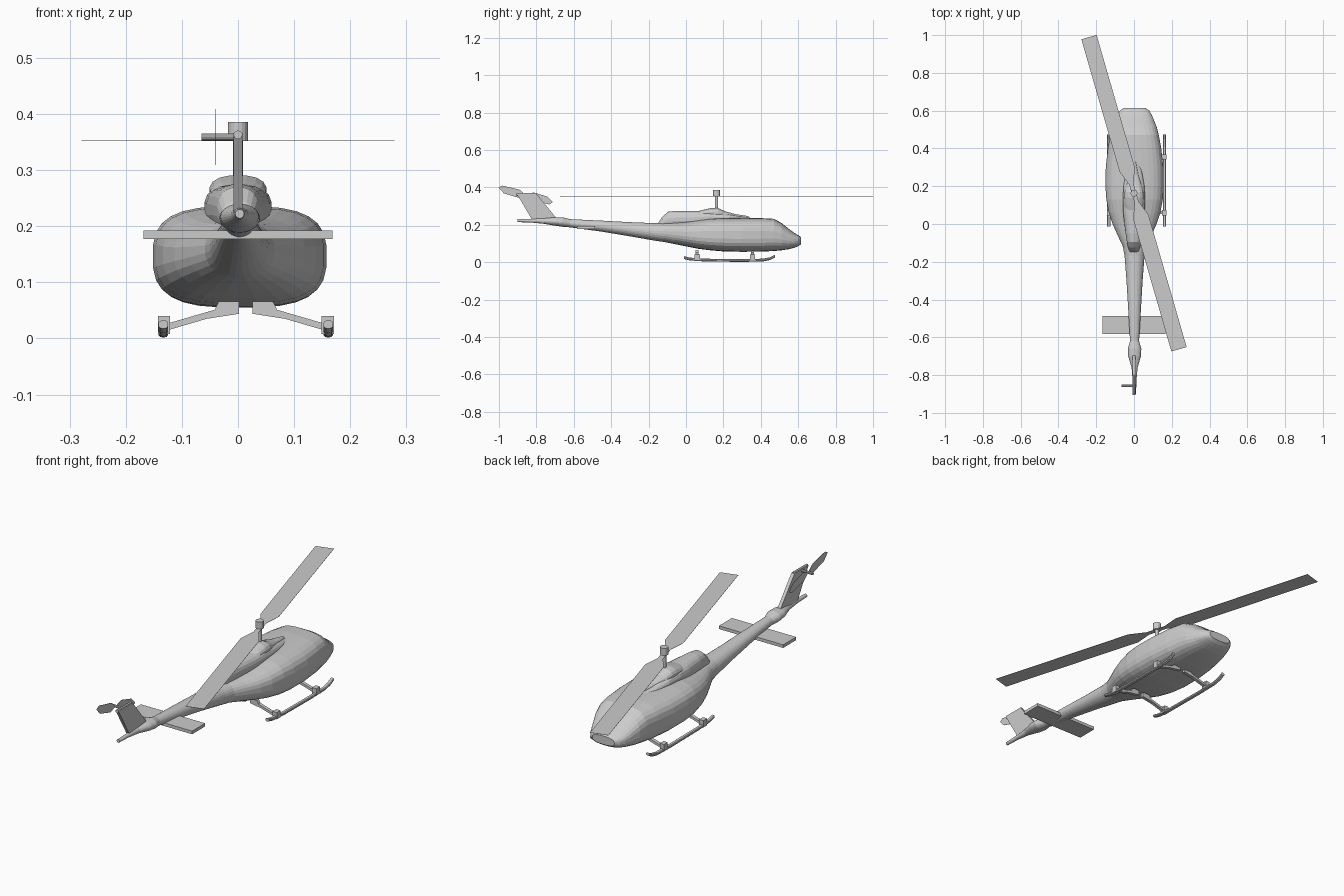
import bpy, bmesh
from math import sin, cos, pi, copysign, atan2
from mathutils import Vector, Matrix


def make(name, verts, faces):
    me = bpy.data.meshes.new(name)
    bm = bmesh.new()
    vs = [bm.verts.new(v) for v in verts]
    for f in faces:
        bm.faces.new([vs[i] for i in f])
    bmesh.ops.recalc_face_normals(bm, faces=bm.faces)
    bm.to_mesh(me)
    bm.free()
    ob = bpy.data.objects.new(name, me)
    bpy.context.collection.objects.link(ob)
    return ob


def loft(name, stations, n, cx=0.0):
    """Stations along y: (y, half width, bottom, top, superellipse power)."""
    verts, faces = [], []
    for y, w, z0, z1, p in stations:
        for i in range(n):
            a = 2 * pi * (i + 0.5) / n
            c, s = cos(a), sin(a)
            verts.append((cx + w * copysign(abs(c) ** (2 / p), c), y,
                          (z0 + z1) / 2 + (z1 - z0) / 2 * copysign(abs(s) ** (2 / p), s)))
    for k in range(len(stations) - 1):
        for i in range(n):
            j = (i + 1) % n
            faces.append((k * n + i, k * n + j, (k + 1) * n + j, (k + 1) * n + i))
    faces += [range(n), range((len(stations) - 1) * n, len(stations) * n)]
    return make(name, verts, faces)


def prism(name, pts, to3d, d0, d1):
    """Extrude a flat outline between two depths."""
    n = len(pts)
    verts = [to3d(a, b, d) for d in (d0, d1) for a, b in pts]
    faces = [range(n), range(n, 2 * n)]
    faces += [(i, (i + 1) % n, n + (i + 1) % n, n + i) for i in range(n)]
    return make(name, verts, faces)


def box(name, x0, x1, y0, y1, z0, z1):
    return prism(name, [(x0, y0), (x1, y0), (x1, y1), (x0, y1)],
                 lambda a, b, d: (a, b, d), z0, z1)


def rod(name, a, b, r, n=12):
    a, b = Vector(a), Vector(b)
    q = (b - a).to_track_quat('Z', 'Y')
    verts = [p + q @ Vector((r * cos(2 * pi * i / n), r * sin(2 * pi * i / n), 0))
             for p in (a, b) for i in range(n)]
    faces = [range(n), range(n, 2 * n)]
    faces += [(i, (i + 1) % n, n + (i + 1) % n, n + i) for i in range(n)]
    return make(name, verts, faces)


# Fuselage with tail boom
loft("fuselage", [
    (-0.90, .008, .214, .230, 2), (-0.83, .010, .212, .232, 2),
    (-0.76, .016, .205, .235, 2), (-0.70, .034, .195, .240, 2),
    (-0.66, .036, .189, .240, 2), (-0.62, .024, .186, .230, 2),
    (-0.45, .034, .163, .222, 2), (-0.30, .043, .138, .214, 2),
    (-0.17, .053, .115, .209, 2.1), (-0.12, .062, .108, .210, 2.2),
    (-0.06, .090, .096, .212, 2.4), (0.00, .117, .084, .216, 2.6),
    (0.06, .137, .072, .224, 2.8), (0.13, .150, .063, .233, 3),
    (0.20, .155, .057, .236, 3), (0.30, .153, .055, .236, 3),
    (0.40, .142, .056, .236, 3), (0.47, .129, .059, .232, 2.9),
    (0.51, .119, .063, .210, 2.8), (0.55, .103, .069, .178, 2.6),
    (0.58, .090, .077, .156, 2.6), (0.60, .078, .085, .145, 2.6),
    (0.614, .058, .095, .135, 2.6)], 28, .003)

# Engine cowling and the rotor fairing on top of it
loft("engine_cowling", [
    (-0.15, .022, .185, .208, 2.2), (-0.125, .032, .183, .245, 2.2),
    (-0.095, .038, .183, .270, 2.3), (-0.05, .045, .183, .275, 2.3),
    (0.05, .057, .185, .275, 2.5), (0.12, .060, .195, .275, 2.5),
    (0.20, .056, .205, .265, 2.3), (0.28, .042, .215, .247, 2.2),
    (0.345, .015, .220, .237, 2)], 20)
loft("rotor_fairing", [
    (0.06, .040, .230, .272, 2.4), (0.10, .050, .230, .282, 2.5),
    (0.14, .052, .230, .291, 2.5), (0.17, .050, .230, .290, 2.5),
    (0.21, .040, .225, .272, 2.4), (0.26, .025, .225, .258, 2.2),
    (0.335, .008, .225, .246, 2)], 16)

# Main rotor
hub = Vector((0, .163, 0))
rod("rotor_mast", hub + Vector((0, 0, .27)), hub + Vector((0, 0, .355)), .009, 12)
rod("rotor_cap", hub + Vector((0, 0, .352)), hub + Vector((0, 0, .386)), .018, 16)
angle = atan2(.825, -.238)
for k in range(2):
    m = Matrix.Rotation(angle + k * pi, 3, 'Z')
    outline = [(.0, -.012), (.05, -.012), (.13, -.042), (.86, -.042),
               (.86, .042), (.13, .042), (.05, .012), (.0, .012)]
    prism(f"main_blade_{k + 1}", outline,
          lambda a, b, d: m @ Vector((a, b, d)) + hub, .3515, .3525)

# Tail fin, stabiliser and tail rotor
prism("tail_fin", [(-.82, .222), (-.70, .225), (-.695, .238), (-.80, .366),
                   (-.905, .366)],
      lambda a, b, d: (d, a, b), -.008, .008)
rod("fin_tip", (0, -.905, .363), (0, -.80, .363), .008, 8)
box("stabiliser", -.168, .168, -.583, -.486, .177, .192)
rod("tail_rotor_shaft", (-.065, -.857, .359), (.006, -.857, .359), .0065, 10)
tail_blade = [(0, 0), (.035, .025), (.115, .025), (.15, .004), (.135, -.012), (.04, -.018)]
for k in range(2):
    m = Matrix.Rotation(-.29 + k * pi, 2)
    prism(f"tail_blade_{k + 1}", [m @ Vector(p) for p in tail_blade],
          lambda a, b, d: (d, a - .857, b + .359), -.0405, -.0395)

# Landing gear: skid tubes, cross arms and clamps
mid = .014
for side, label in ((-1, "left"), (1, "right")):
    path = [(-.012, .025), (.02, .017), (.10, .011), (.30, .009),
            (.41, .011), (.45, .019), (.475, .032)]
    loft(f"{label}_skid", [(y, .009, z - .0075, z + .0075, 2.4) for y, z in path],
         10, mid + side * .147)
    for y, end in ((.06, "rear"), (.355, "front")):
        arm = [(.012, .066), (.048, .066), (.056, .051), (.135, .028),
               (.135, .016), (.07, .035), (.012, .044)]
        prism(f"{label}_{end}_arm", arm,
              lambda a, b, d: (mid + side * a, d, b), y - .008, y + .008)
        x = mid + side * .146
        box(f"{label}_{end}_clamp", x - .011, x + .011, y - .014, y + .014, .008, .040)
